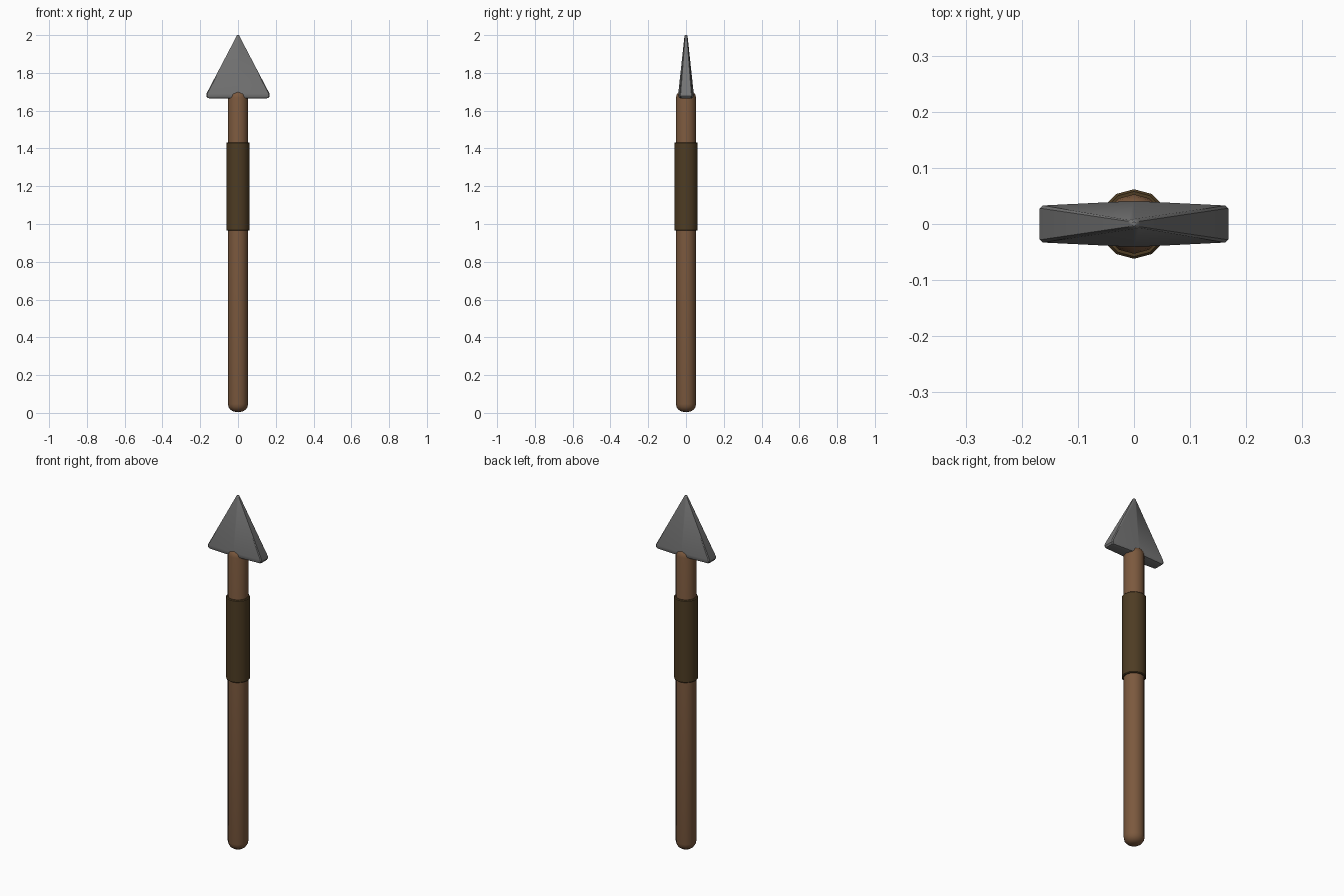
import bpy, bmesh, math

if "Cube" in bpy.data.objects:
    bpy.data.objects.remove(bpy.data.objects["Cube"])


def material(name, rgb):
    m = bpy.data.materials.new(name)
    m.diffuse_color = (*rgb, 1)
    m.use_nodes = True
    m.node_tree.nodes["Principled BSDF"].inputs["Base Color"].default_value = m.diffuse_color
    return m


wood = material("brown wood", (0.20, 0.10, 0.048))
leather = material("dark leather", (0.075, 0.045, 0.017))
steel = material("grey steel", (0.18, 0.18, 0.18))


def loft(name, rings, mat, angle):
    """Skin a stack of equal-length point rings and cap both ends."""
    bm = bmesh.new()
    loops = [[bm.verts.new(p) for p in ring] for ring in rings]
    n = len(loops[0])
    for a, b in zip(loops, loops[1:]):
        for i in range(n):
            j = (i + 1) % n
            bm.faces.new((a[i], a[j], b[j], b[i]))
    bm.faces.new(loops[0][::-1])
    bm.faces.new(loops[-1])
    bmesh.ops.recalc_face_normals(bm, faces=bm.faces)
    me = bpy.data.meshes.new(name)
    bm.to_mesh(me)
    bm.free()
    me.materials.append(mat)
    ob = bpy.data.objects.new(name, me)
    bpy.context.collection.objects.link(ob)
    bpy.ops.object.select_all(action='DESELECT')
    ob.select_set(True)
    bpy.context.view_layer.objects.active = ob
    bpy.ops.object.shade_smooth_by_angle(angle=math.radians(angle))
    return ob


def rod(name, radius, z0, z1, bevel, segs, mat):
    """Twelve-sided rod with rounded rims."""
    arc = [math.pi / 2 * i / segs for i in range(segs + 1)]
    low = [(radius - bevel * (1 - math.sin(a)), z0 + bevel * (1 - math.cos(a))) for a in arc]
    high = [(r, z1 - (z - z0)) for r, z in reversed(low)]
    rings = [[(r * math.cos(k * math.pi / 6), r * math.sin(k * math.pi / 6), z)
              for k in range(12)] for r, z in low + high]
    return loft(name, rings, mat, 40)


# Shaft and grip wrap
rod("shaft", 0.053, 0.005, 1.71, 0.042, 4, wood)
rod("grip_wrap", 0.062, 0.965, 1.432, 0.004, 1, leather)


# Spear head: flattened section, slightly thicker along the middle
def head_ring(z, w, t, mid):
    c = min(0.005, w * 0.3, t * 0.3)
    quarter = [(w, t - c), (w - c, t)]
    right = [(x, -y) for x, y in reversed(quarter)] + quarter
    left = [(-x, -y) for x, y in right]
    return [(x, y, z) for x, y in right + [(0, mid)] + left + [(0, -mid)]]


sections = [
    (1.665, 0.152, 0.022, 0.030),
    (1.668, 0.162, 0.029, 0.037),
    (1.677, 0.168, 0.033, 0.041),
    (1.690, 0.167, 0.033, 0.041),
    (1.988, 0.011, 0.007, 0.009),
    (1.997, 0.007, 0.005, 0.007),
    (2.000, 0.003, 0.003, 0.004),
]
loft("spear_head", [head_ring(*s) for s in sections], steel, 35)
